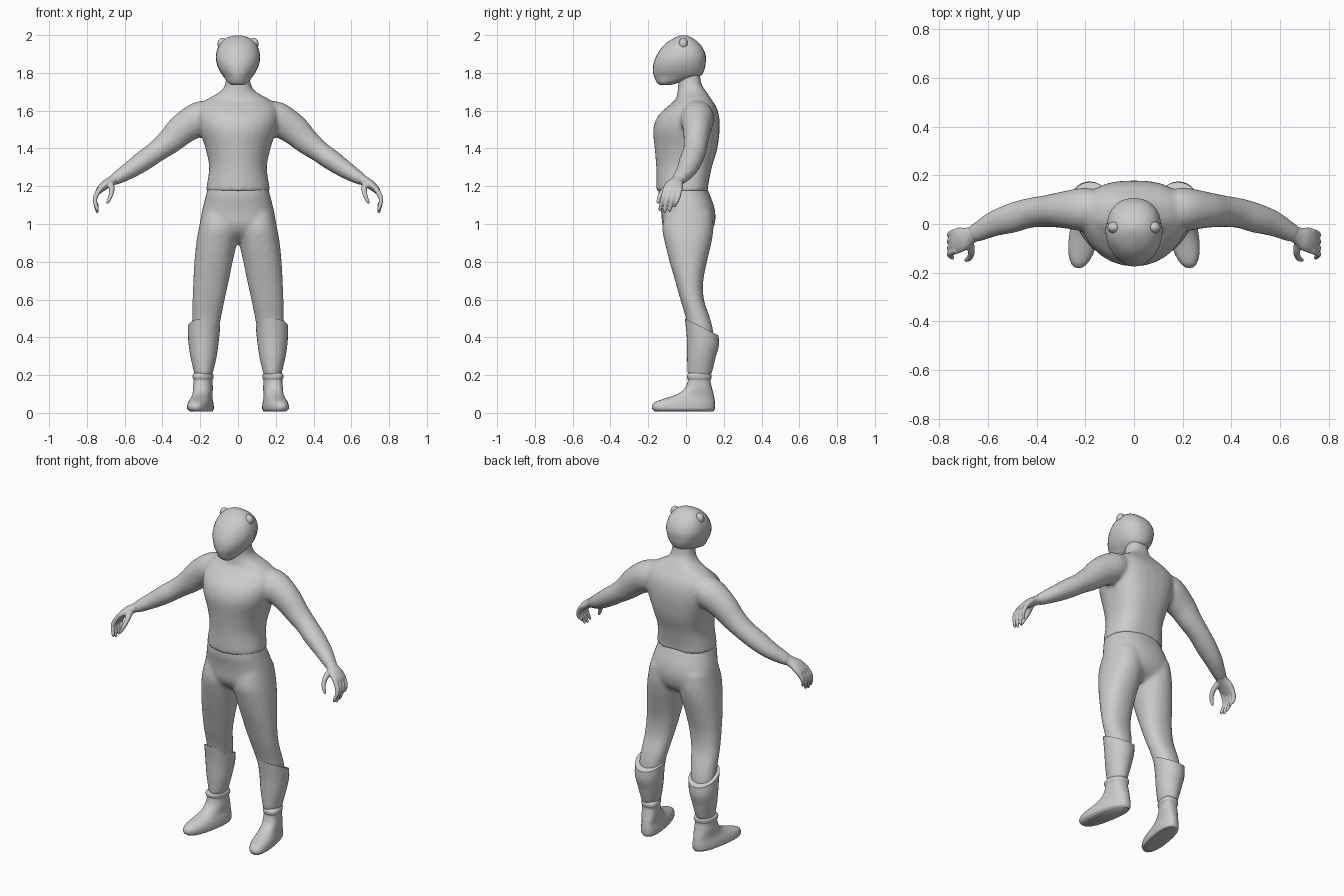
import bpy, bmesh, math
from mathutils import Vector

SEG = 28
grey = bpy.data.materials.new("plain_grey")
grey.diffuse_color = (0.6, 0.6, 0.6, 1)


def spline(rows, n=4):
    """Catmull-Rom resampling of a list of equal-length rows."""
    out = []
    for i in range(len(rows) - 1):
        a, b, c, d = rows[max(i - 1, 0)], rows[i], rows[i + 1], rows[min(i + 2, len(rows) - 1)]
        for k in range(n):
            t = k / n
            out.append([0.5 * (2 * q + (r - p) * t + (2 * p - 5 * q + 4 * r - s) * t * t
                               + (3 * q - p - 3 * r + s) * t ** 3) for p, q, r, s in zip(a, b, c, d)])
    return out + [list(rows[-1])]


def loft(bm, rings):
    """Skin a closed tube through rings of points."""
    vs = [[bm.verts.new(p) for p in ring] for ring in rings]
    for a, b in zip(vs, vs[1:]):
        for i in range(len(a)):
            j = (i + 1) % len(a)
            bm.faces.new((a[i], a[j], b[j], b[i]))
    bm.faces.new(vs[0])
    bm.faces.new(vs[-1])


def power(c, p):
    return math.copysign(abs(c) ** (2 / p), c)


def stack(bm, rows, s=1, front=2.0, back=2.0, shear=0.0, tilt=0.0, n=4):
    """Horizontal rings from rows (z, x inner, x outer, y front, y back)."""
    rings = []
    for z, xi, xo, yf, yb in spline(rows, n):
        cx, hx, cy, hy = (xi + xo) / 2, (xo - xi) / 2, (yf + yb) / 2, (yb - yf) / 2
        ring = []
        for i in range(SEG):
            a = math.tau * i / SEG
            p = back if math.sin(a) > 0 else front
            y = cy + hy * power(math.sin(a), p)
            x = cx + hx * power(math.cos(a), p) - shear * (y - 0.07)
            lift = tilt * max(0, (z - 0.3) / 0.155) * -math.sin(a)
            ring.append((s * x, y, z + lift))
        rings.append(ring)
    loft(bm, rings)


def tube(bm, rows, s=1, n=4):
    """Tube along a path of rows (x, y, z, depth radius, thickness radius)."""
    rows = spline(rows, n)
    pts = [Vector(r[:3]) for r in rows]
    rings = []
    for i, r in enumerate(rows):
        t = (pts[min(i + 1, len(pts) - 1)] - pts[max(i - 1, 0)]).normalized()
        u = Vector((0, 1, 0))
        u = (u - t * t.dot(u)).normalized()
        v = t.cross(u)
        ring = []
        for k in range(16):
            a = math.tau * k / 16
            p = pts[i] + u * r[3] * math.cos(a) + v * r[4] * math.sin(a)
            ring.append((s * p.x, p.y, p.z))
        rings.append(ring)
    loft(bm, rings)


def finish(name, bm, voxel=0, smooth=0, mirror=False):
    bmesh.ops.recalc_face_normals(bm, faces=bm.faces)
    me = bpy.data.meshes.new(name)
    bm.to_mesh(me)
    bm.free()
    me.materials.append(grey)
    me.shade_smooth()
    me.set_sharp_from_angle(angle=math.radians(50))
    ob = bpy.data.objects.new(name, me)
    bpy.context.collection.objects.link(ob)
    if voxel:
        m = ob.modifiers.new("fuse", 'REMESH')
        m.mode, m.voxel_size, m.use_smooth_shade = 'VOXEL', voxel, True
    if smooth:
        m = ob.modifiers.new("soften", 'SMOOTH')
        m.factor, m.iterations = 0.5, smooth
    if mirror:
        m = ob.modifiers.new("mirror", 'MIRROR')
        m.use_mirror_merge = False
    return ob


def sym(rows):
    return [(z, -h, h, f, b) for z, h, f, b in rows]


# Upper body: torso with neck, and both sleeves fused in
bm = bmesh.new()
stack(bm, sym([(1.175, .168, -.155, .12), (1.2, .166, -.157, .117), (1.3, .153, -.158, .137),
               (1.4, .172, -.166, .166), (1.5, .205, -.174, .178), (1.57, .215, -.15, .175),
               (1.62, .205, -.1, .16), (1.66, .165, -.055, .135), (1.7, .095, -.045, .108),
               (1.74, .068, -.042, .082), (1.82, .062, -.04, .07)]), front=2.0, back=2.7)
arm = [(.12, .06, 1.585, .07, .07), (.2, .06, 1.56, .09, .09), (.29, .058, 1.505, .076, .083),
       (.36, .053, 1.44, .066, .07), (.43, .045, 1.385, .062, .058), (.5, .025, 1.335, .062, .055),
       (.57, .003, 1.287, .054, .047), (.63, -.027, 1.25, .043, .037), (.665, -.045, 1.23, .036, .029)]
for s in (1, -1):
    tube(bm, arm, s)
finish("jacket", bm, 0.011, 6)

# Trousers: hips and two legs fused
bm = bmesh.new()
stack(bm, sym([(1.2, .158, -.145, .108), (1.15, .171, -.146, .128), (1.1, .184, -.137, .147),
               (1.05, .195, -.13, .156), (1.0, .203, -.126, .152), (.95, .205, -.1, .13),
               (.91, .17, -.05, .08)]), front=2.3, back=2.3)
leg = [(1.06, .015, .19, -.11, .14), (.98, .0, .207, -.126, .146), (.9, .006, .221, -.112, .135),
       (.8, .028, .231, -.087, .111), (.7, .048, .237, -.058, .092), (.6, .07, .241, -.03, .095),
       (.5, .09, .243, -.001, .128), (.42, .105, .245, .01, .145), (.3, .12, .238, .012, .14),
       (.19, .14, .225, .02, .125)]
for s in (1, -1):
    stack(bm, leg, s, 2.2, 2.2)
finish("trousers", bm, 0.012, 6)

# Shin guards with a raised front edge
bm = bmesh.new()
stack(bm, [(.205, .137, .23, .012, .132), (.225, .13, .235, .008, .14), (.3, .113, .252, .006, .158),
           (.38, .102, .263, .004, .174), (.455, .094, .266, -.006, .172)], tilt=.045)
finish("shin_guards", bm, mirror=True)

# Boots: ankle cuff above a splayed foot
bm = bmesh.new()
stack(bm, [(.008, .132, .232, -.165, .145), (.02, .124, .246, -.178, .152), (.04, .124, .246, -.18, .154),
           (.06, .128, .242, -.16, .153), (.08, .134, .236, -.1, .15), (.1, .136, .234, -.045, .146),
           (.13, .135, .235, -.006, .138), (.17, .137, .233, .01, .13), (.185, .132, .238, .005, .135),
           (.2, .132, .238, .005, .135), (.212, .14, .23, .015, .127)], front=2.3, back=2.5, shear=.17)
finish("boots", bm, mirror=True)

# Hands: palm, four curled fingers and a thumb
bm = bmesh.new()
tube(bm, [(.64, -.032, 1.246, .034, .029), (.672, -.048, 1.226, .036, .026), (.705, -.062, 1.206, .05, .024),
          (.735, -.072, 1.178, .052, .018), (.742, -.074, 1.162, .044, .012)])
for y, z in ((-.03, 1.09), (-.057, 1.066), (-.084, 1.06), (-.109, 1.07)):
    tube(bm, [(.728, y, 1.19, .013, .014), (.752, y - .01, 1.15, .013, .013),
              (.757, y - .018, 1.12, .011, .011), (.747, y - .028, z + .012, .009, .009),
              (.743, y - .03, z - .004, .004, .004)])
tube(bm, [(.675, -.075, 1.215, .018, .018), (.668, -.112, 1.185, .015, .015),
          (.674, -.138, 1.15, .012, .012), (.688, -.147, 1.118, .009, .009), (.692, -.149, 1.106, .004, .004)])
finish("hands", bm, 0.005, 3, mirror=True)

# Head
skull = sym([(1.735, .03, -.135, -.085), (1.75, .052, -.153, -.03), (1.78, .074, -.167, .07),
             (1.81, .094, -.173, .095), (1.85, .109, -.17, .104), (1.89, .113, -.155, .105),
             (1.93, .104, -.13, .09), (1.96, .087, -.1, .066), (1.985, .058, -.06, .034),
             (1.997, .022, -.03, .005), (1.999, .006, -.018, -.008)])
bm = bmesh.new()
stack(bm, skull, back=2.3)
finish("head", bm)

# Face mask: thin shell over the front half of the head
bm = bmesh.new()
stack(bm, skull, back=2.3)
bmesh.ops.bisect_plane(bm, geom=bm.verts[:] + bm.edges[:] + bm.faces[:], plane_co=(0, .005, 0),
                       plane_no=(0, 1, 0), clear_outer=True)
for v in bm.verts:
    v.co.x *= 1.035
    v.co.y -= .002
finish("face_mask", bm)

# Ears
bm = bmesh.new()
bmesh.ops.create_uvsphere(bm, u_segments=20, v_segments=12, radius=1)
for v in bm.verts:
    v.co = (.082 + .027 * v.co.x, -.014 + .024 * v.co.y, 1.954 + .031 * v.co.z)
finish("ears", bm, mirror=True)
